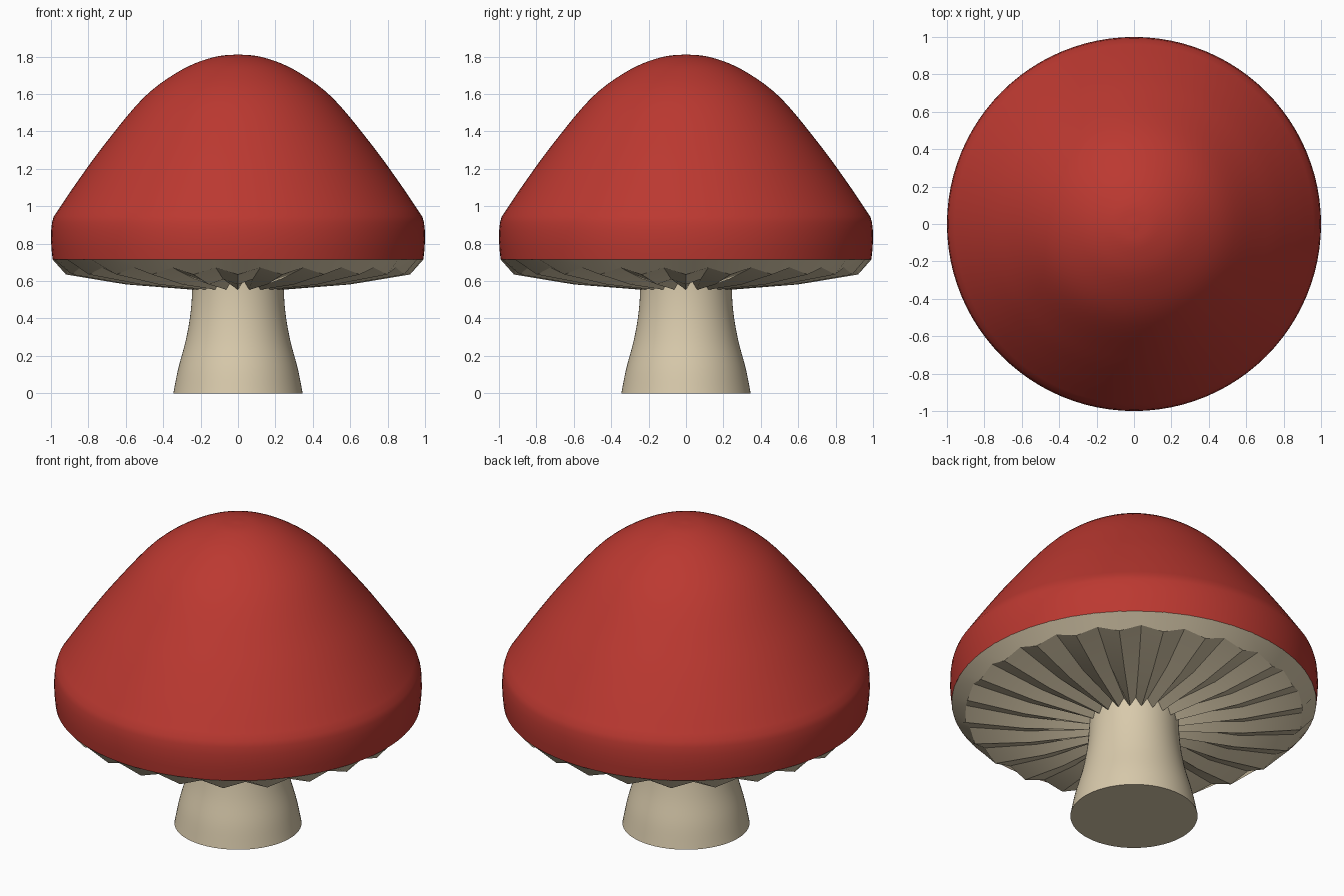
import bpy
import bmesh
from math import cos, sin, pi
from mathutils import Vector

if "Cube" in bpy.data.objects:
    bpy.data.objects.remove(bpy.data.objects["Cube"], do_unlink=True)


def make_material(name, rgb):
    mat = bpy.data.materials.new(name)
    mat.use_nodes = True
    mat.diffuse_color = (*rgb, 1)
    mat.node_tree.nodes["Principled BSDF"].inputs["Base Color"].default_value = (*rgb, 1)
    return mat


red = make_material("cap red", (0.5, 0.04, 0.03))
cream = make_material("stem cream", (0.69, 0.59, 0.41))


def smooth_profile(points, steps=5):
    """Catmull-Rom curve through (radius, height) points."""
    pts = [Vector(p) for p in points]
    pts = [2 * pts[0] - pts[1]] + pts + [2 * pts[-1] - pts[-2]]
    out = []
    for a, b, c, d in zip(pts, pts[1:], pts[2:], pts[3:]):
        for k in range(steps):
            t = k / steps
            out.append(b + (c - a) * t / 2 + (2 * a - 5 * b + 4 * c - d) * t * t / 2
                       + (3 * b - a - 3 * c + d) * t ** 3 / 2)
    return out + [pts[-2]]


def revolve(name, rings, sides, mat, angle):
    """Lathe rings; each ring is a function of the side index giving (radius, height)."""
    bm = bmesh.new()
    rows = []
    for ring in rings:
        row = []
        for j in range(sides):
            r, z = ring(j)
            a = 2 * pi * j / sides
            row.append(bm.verts.new((r * cos(a), r * sin(a), z)))
        rows.append(row)
    for top, low in zip(rows, rows[1:]):
        for j in range(sides):
            k = (j + 1) % sides
            bm.faces.new((top[j], low[j], low[k], top[k]))
    bmesh.ops.remove_doubles(bm, verts=bm.verts, dist=1e-5)
    mesh = bpy.data.meshes.new(name)
    bm.to_mesh(mesh)
    bm.free()
    mesh.materials.append(mat)
    obj = bpy.data.objects.new(name, mesh)
    bpy.context.collection.objects.link(obj)
    bpy.ops.object.select_all(action='DESELECT')
    obj.select_set(True)
    bpy.context.view_layer.objects.active = obj
    bpy.ops.object.shade_smooth_by_angle(angle=angle)
    return obj


def round_rings(points):
    return [lambda j, p=p: (p[0], p[1]) for p in points]


# Cap: domed top, soft shoulder and an almost upright rim
dome = smooth_profile([(0, 1.812), (0.13, 1.797), (0.3, 1.73), (0.5, 1.585),
                       (0.71, 1.335), (0.86, 1.13), (0.985, 0.945)])
rim = [(0.994, 0.915), (0.999, 0.87), (1, 0.82), (0.997, 0.77), (0.991, 0.715)]
revolve("cap", round_rings(dome + rim), 96, red, 0.7)


# Gills: pleated underside, even sides are ridges and odd sides are valleys
def pleat(ridge, valley):
    return lambda j: valley if j % 2 else ridge


gill_rings = [pleat((0.992, 0.716), (0.992, 0.716)),
              pleat((0.92, 0.635), (0.915, 0.672)),
              pleat((0.6, 0.582), (0.6, 0.61)),
              pleat((0.22, 0.552), (0.22, 0.6))]
revolve("gills", gill_rings, 48, cream, 0.45)

# Stem: flared foot, closed underneath
stem = smooth_profile([(0.25, 0.7), (0.245, 0.56), (0.255, 0.42), (0.28, 0.28),
                       (0.32, 0.13), (0.346, 0)])
revolve("stem", round_rings([(0, 0.7)] + stem + [(0, 0)]), 64, cream, 0.7)
